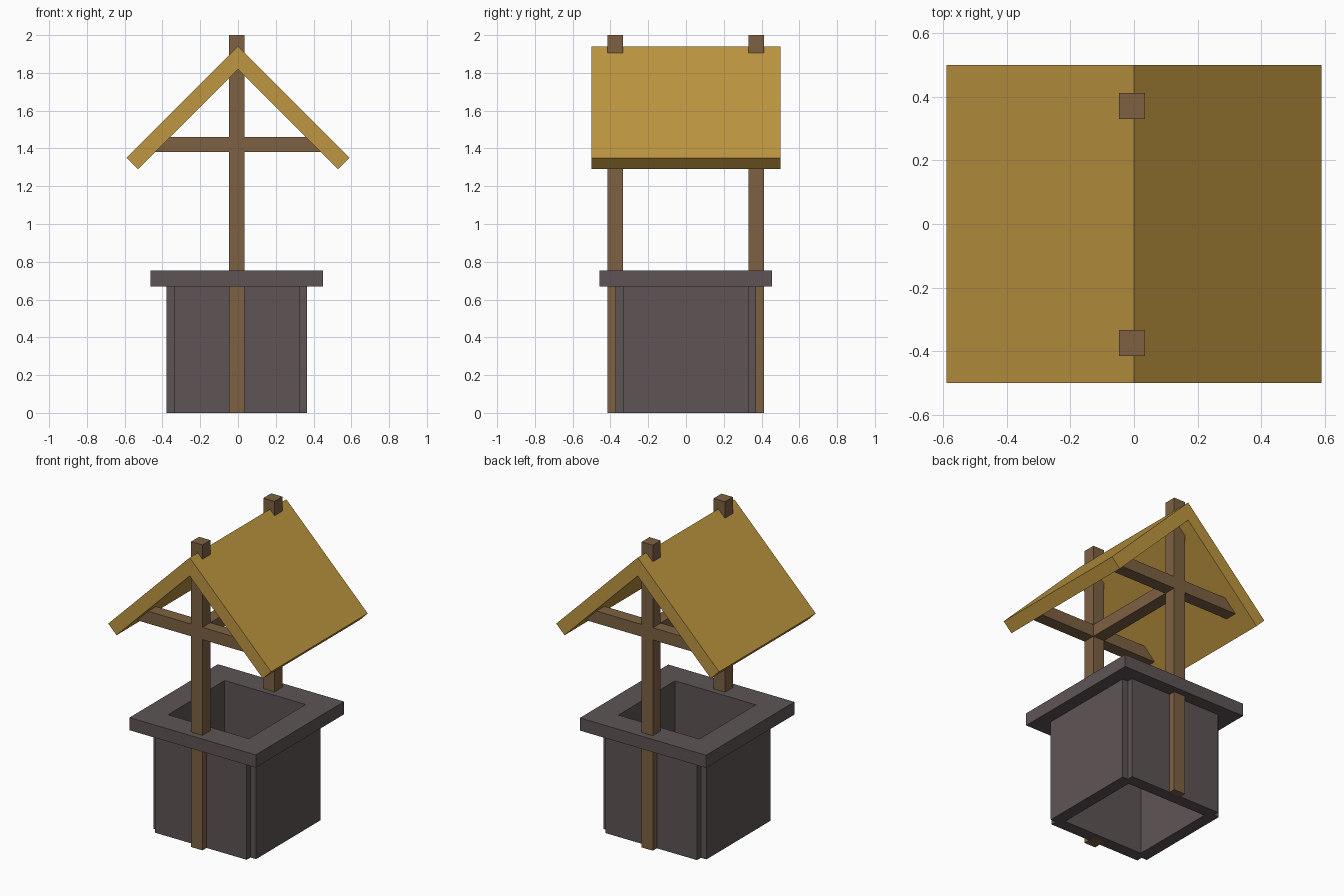
import bpy, bmesh
from mathutils import Vector

if "Cube" in bpy.data.objects:
    bpy.data.objects.remove(bpy.data.objects["Cube"])


def material(name, rgb):
    def lin(c):
        c /= 255
        return c / 12.92 if c <= 0.04045 else ((c + 0.055) / 1.055) ** 2.4
    m = bpy.data.materials.new(name)
    m.diffuse_color = (*[lin(c) for c in rgb], 1)
    m.use_nodes = True
    m.node_tree.nodes["Principled BSDF"].inputs["Base Color"].default_value = m.diffuse_color
    return m


ROOF = material("golden_roof", (190, 150, 64))
WOOD = material("brown_wood", (125, 97, 66))
STONE = material("grey_stone", (94, 84, 85))


def finish(name, bm, mat):
    bmesh.ops.recalc_face_normals(bm, faces=bm.faces)
    me = bpy.data.meshes.new(name)
    bm.to_mesh(me)
    bm.free()
    me.materials.append(mat)
    ob = bpy.data.objects.new(name, me)
    bpy.context.collection.objects.link(ob)
    return ob


def prism(name, pts, depth, mat):
    """Extrude a closed polygon of 3D points along a vector."""
    bm = bmesh.new()
    f = bm.faces.new([bm.verts.new(p) for p in pts])
    r = bmesh.ops.extrude_face_region(bm, geom=[f], use_keep_orig=True)
    vs = [g for g in r["geom"] if isinstance(g, bmesh.types.BMVert)]
    bmesh.ops.translate(bm, verts=vs, vec=Vector(depth))
    return finish(name, bm, mat)


def box(name, x0, x1, y0, y1, z0, z1, mat):
    return prism(name, [(x0, y0, z0), (x1, y0, z0), (x1, y1, z0), (x0, y1, z0)],
                 (0, 0, z1 - z0), mat)


def ring(name, corner, hole, z0, z1, mat):
    """Square tube; 'corner' lists the outline of one corner, turned four times."""
    bm = bmesh.new()
    outer, x, y = [], CX, CY
    pts = list(corner)
    for _ in range(4):
        outer.append(pts)
        pts = [(-b, a) for a, b in pts]
    inner = [(hole, hole), (-hole, hole), (-hole, -hole), (hole, -hole)]

    def v(p, z):
        return bm.verts.new((p[0] + x, p[1] + y, z))
    o = [[[v(p, z) for p in c] for c in outer] for z in (z0, z1)]
    i = [[v(p, z) for p in inner] for z in (z0, z1)]
    for k in range(4):
        n = (k + 1) % 4
        for lv in range(2):      # bottom and top faces
            bm.faces.new(o[lv][k] + [o[lv][n][0], i[lv][n], i[lv][k]])
        bm.faces.new((i[0][k], i[0][n], i[1][n], i[1][k]))
        lo, hi = o[0][k] + [o[0][n][0]], o[1][k] + [o[1][n][0]]
        for a in range(len(lo) - 1):
            bm.faces.new((lo[a], lo[a + 1], hi[a + 1], hi[a]))
    return finish(name, bm, mat)


CX, CY = -0.007, -0.002   # the well sits slightly off the roof centre

# stone shaft with notched corners, and the wider rim on top
ring("well_wall", [(0.372, 0.332), (0.332, 0.332), (0.332, 0.372)], 0.293, 0, 0.67, STONE)
ring("well_rim", [(0.457, 0.457)], 0.293, 0.67, 0.753, STONE)

# posts with cross beams whose ends are cut to the roof slope
H = 0.041
for side, s in (("front", -1), ("back", 1)):
    yc = CY + s * 0.373
    box(side + "_post", CX - H, CX + H, yc - H, yc + H, 0, 2, WOOD)
    for hand, d in (("left", -1), ("right", 1)):
        prism(f"{side}_{hand}_cross_beam",
              [(CX + d * H, yc - H, 1.38), (d * 0.45, yc - H, 1.38),
               (d * 0.37, yc - H, 1.46), (CX + d * H, yc - H, 1.46)],
              (0, 2 * H, 0), WOOD)

# beam joining the two posts
box("long_beam", CX - H, CX + H, CY - 0.332, CY + 0.332, 1.38, 1.46, WOOD)

# roof boards: the left one runs over the end of the right one
prism("left_roof_board", [(-0.59, -0.5, 1.35), (-0.53, -0.5, 1.29),
                          (0.06, -0.5, 1.88), (0, -0.5, 1.94)], (0, 1, 0), ROOF)
prism("right_roof_board", [(0.06, -0.5, 1.88), (0.59, -0.5, 1.35),
                           (0.53, -0.5, 1.29), (0, -0.5, 1.82)], (0, 1, 0), ROOF)
